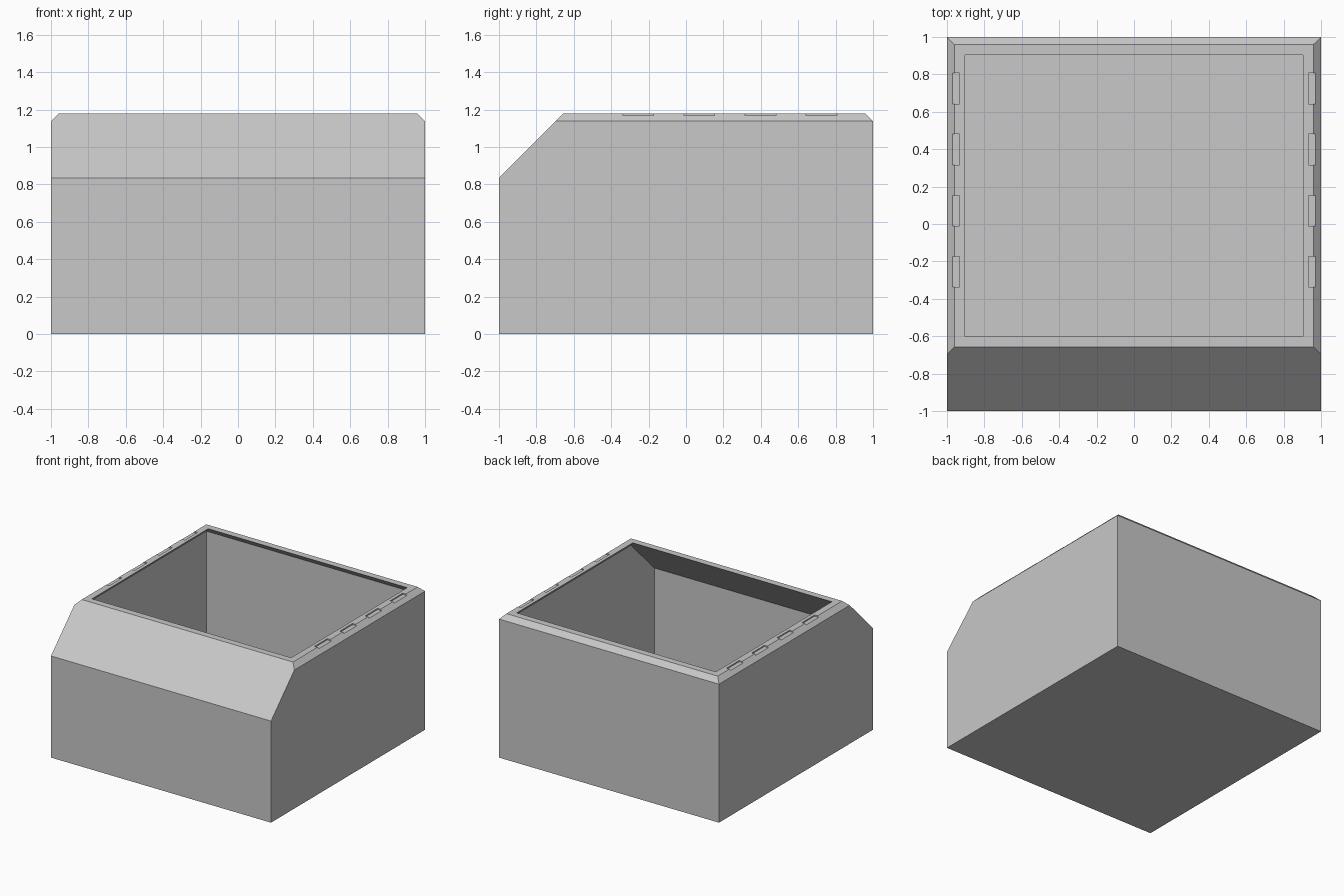
import bpy, bmesh, math
from mathutils import Vector

if "Cube" in bpy.data.objects:
    bpy.data.objects.remove(bpy.data.objects["Cube"], do_unlink=True)

TOP = 1.178      # rim height
BEVEL = 0.04     # rim chamfer
WALL = 0.039     # wall thickness
SLOPE = 0.835    # height where the front slope starts

grey = bpy.data.materials.new("plain grey")
grey.use_nodes = True
grey.diffuse_color = (0.58, 0.58, 0.58, 1)
grey.node_tree.nodes["Principled BSDF"].inputs["Base Color"].default_value = grey.diffuse_color


def add_object(name, bm):
    bmesh.ops.recalc_face_normals(bm, faces=bm.faces)
    mesh = bpy.data.meshes.new(name)
    bm.to_mesh(mesh)
    bm.free()
    mesh.materials.append(grey)
    obj = bpy.data.objects.new(name, mesh)
    bpy.context.collection.objects.link(obj)
    return obj


def add_box(bm, low, high):
    verts = bmesh.ops.create_cube(bm, size=1)["verts"]
    low, high = Vector(low), Vector(high)
    for v in verts:
        v.co = (low + high) / 2 + v.co * (high - low)


def body(name, inset, top):
    """Box with chamfered top edges and a sloped front, shrunk by inset."""
    bm = bmesh.new()
    s = 1 - inset
    add_box(bm, (-s, -s, inset), (s, s, top))
    cuts = [((1, 0, 1), (1, 0, TOP - BEVEL)),
            ((-1, 0, 1), (-1, 0, TOP - BEVEL)),
            ((0, 1, 1), (0, 1, TOP - BEVEL)),
            ((0, -1, 1), (0, -1, SLOPE))]
    for normal, point in cuts:
        n = Vector(normal).normalized()
        geom = bm.verts[:] + bm.edges[:] + bm.faces[:]
        cut = bmesh.ops.bisect_plane(bm, geom=geom, dist=1e-6, clear_outer=True,
                                     plane_co=Vector(point) - n * inset, plane_no=n)
        edges = [e for e in cut["geom_cut"] if isinstance(e, bmesh.types.BMEdge)]
        bmesh.ops.contextual_create(bm, geom=edges)
    return add_object(name, bm)


def carve(target, cutter):
    mod = target.modifiers.new("carve", 'BOOLEAN')
    mod.operation = 'DIFFERENCE'
    mod.solver = 'EXACT'
    mod.object = cutter
    bpy.context.view_layer.objects.active = target
    bpy.ops.object.modifier_apply(modifier=mod.name)
    bpy.data.objects.remove(cutter, do_unlink=True)


# Open bin: outer body minus a parallel inner cavity
bin_body = body("open_bin", 0, TOP)
carve(bin_body, body("cavity_cutter", WALL, TOP + 0.1))

# Four shallow notches along each side rim
bm = bmesh.new()
for side in (-1, 1):
    for i in range(4):
        y = -0.255 + i * 0.3265
        xs = sorted((side * 0.933, side * 1.1))
        add_box(bm, (xs[0], y - 0.082, TOP - 0.01), (xs[1], y + 0.082, TOP + 0.1))
carve(bin_body, add_object("notch_cutter", bm))
